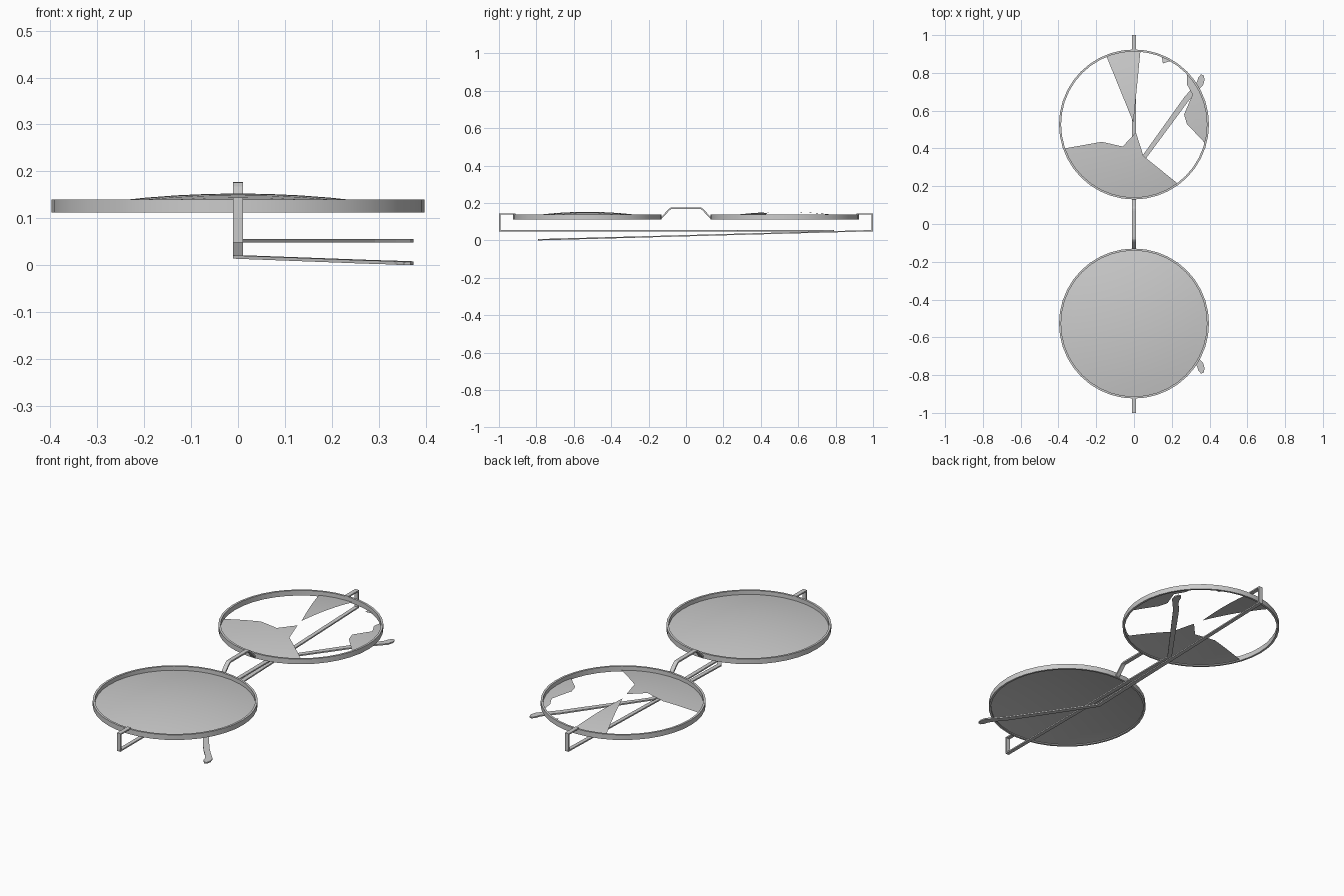
import bpy, bmesh, math
from mathutils import Vector

cube = bpy.data.objects.get("Cube")
if cube:
    bpy.data.objects.remove(cube, do_unlink=True)

LENS_Y, RADIUS, RIM = 0.527, 0.397, 0.011

grey = bpy.data.materials.new("plain grey")
grey.use_nodes = True
grey.diffuse_color = (0.6, 0.6, 0.6, 1)
grey.node_tree.nodes["Principled BSDF"].inputs["Base Color"].default_value = (0.6, 0.6, 0.6, 1)


def finish(name, bm, smooth=True):
    bmesh.ops.recalc_face_normals(bm, faces=bm.faces)
    mesh = bpy.data.meshes.new(name)
    bm.to_mesh(mesh)
    bm.free()
    mesh.materials.append(grey)
    ob = bpy.data.objects.new(name, mesh)
    bpy.context.collection.objects.link(ob)
    if smooth:
        bpy.ops.object.select_all(action='DESELECT')
        ob.select_set(True)
        bpy.context.view_layer.objects.active = ob
        bpy.ops.object.shade_smooth_by_angle(angle=math.radians(30))
    return ob


def strip(name, points, widths, depth, place):
    """Bar along a flat path; place(u, v, w) turns path space into model space."""
    bm = bmesh.new()
    pts = [Vector(p) for p in points]
    rings = []
    for i, p in enumerate(pts):
        a = (p - pts[max(i - 1, 0)]).normalized()
        b = (pts[min(i + 1, len(pts) - 1)] - p).normalized()
        t = (a + b).normalized()
        miter = max(t.dot(b if b.length else a), 0.5)
        n = Vector((-t.y, t.x)) * widths[i] / 2 / miter
        corners = [(p + n, -1), (p - n, -1), (p - n, 1), (p + n, 1)]
        rings.append([bm.verts.new(place(q.x, q.y, k * depth / 2)) for q, k in corners])
    for r, s in zip(rings, rings[1:]):
        for j in range(4):
            bm.faces.new((r[j], r[(j + 1) % 4], s[(j + 1) % 4], s[j]))
    bm.faces.new(rings[0])
    bm.faces.new(rings[-1])
    return finish(name, bm, False)


def dome(x, y):
    return 0.153 - 0.23 * (x * x + y * y)


def rim(name, cy, segments=40):
    bm = bmesh.new()
    section = [(RADIUS, 0.113), (RADIUS, 0.14), (RADIUS - RIM, 0.14), (RADIUS - RIM, 0.113)]
    verts = [bm.verts.new((r, cy, z)) for r, z in section]
    edges = [bm.edges.new((verts[i], verts[(i + 1) % 4])) for i in range(4)]
    bmesh.ops.spin(bm, geom=verts + edges, cent=(0, cy, 0), axis=(0, 0, 1),
                   angle=math.tau, steps=segments, use_merge=True)
    bmesh.ops.remove_doubles(bm, verts=bm.verts, dist=0.0001)
    finish(name, bm)


def glass(name, cy, outline):
    """Flat outline around the lens centre, sliced up and bent onto the dome."""
    bm = bmesh.new()
    bm.faces.new([bm.verts.new((x, y, 0)) for x, y in outline])
    for axis in ((1, 0, 0), (0, 1, 0)):
        for i in range(-5, 6):
            bmesh.ops.bisect_plane(bm, geom=bm.verts[:] + bm.edges[:] + bm.faces[:], dist=1e-5,
                                   plane_co=Vector(axis) * i * 0.065, plane_no=axis)
    bmesh.ops.triangulate(bm, faces=bm.faces)
    for v in bm.verts:
        v.co = (v.co.x, v.co.y + cy, dome(v.co.x, v.co.y))
    bmesh.ops.recalc_face_normals(bm, faces=bm.faces)
    if sum(f.normal.z for f in bm.faces) < 0:
        bmesh.ops.reverse_faces(bm, faces=bm.faces)
    ob = finish(name, bm)
    for p in ob.data.polygons:
        p.use_smooth = True


def arc(start, end, steps):
    r = RADIUS - RIM / 2
    angles = [math.radians(start + (end - start) * i / steps) for i in range(steps + 1)]
    return [(r * math.cos(a), r * math.sin(a)) for a in angles]


# rims and the whole lens
rim("right_rim", -LENS_Y)
rim("left_rim", LENS_Y)
glass("whole_lens", -LENS_Y, arc(0, 351, 39))

# broken lens: jagged edge in model space, closed along the rim
shards = {
    "lower_shard": ([(0.23, 0.215), (0.05, 0.36), (0.01, 0.485), (-0.06, 0.41), (-0.17, 0.435)],
                    (199, 307), 12),
    "upper_shard": ([(-0.003, 0.537)], (85, 112), 4),
    "side_shard": ([(0.153, 0.85), (0.2, 0.865), (0.24, 0.83), (0.28, 0.805), (0.28, 0.74),
                    (0.31, 0.685), (0.265, 0.58), (0.28, 0.53)], (-15, 68), 10),
}
for name, (jag, span, steps) in shards.items():
    glass(name, LENS_Y, [(x, y - LENS_Y) for x, y in jag] + arc(*span, steps))

# bridge
half = [(0.136, 0.118), (0.125, 0.127), (0.09, 0.165), (0.08, 0.172), (0.068, 0.173)]
path = [(-y, z) for y, z in half] + half[::-1]
strip("bridge", path, [0.008] * len(path), 0.022, lambda u, v, w: (w, u, v))

# hinge brackets and folded temples
bracket = [(0.915, 0.118), (0.915, 0.141), (0.996, 0.141), (0.996, 0.049)]
temple = [(0, -1), (0, 0.28), (0.28, 0.665), (0.325, 0.715), (0.35, 0.745), (0.357, 0.77), (0.361, 0.79)]
widths = [0.02, 0.022, 0.03, 0.03, 0.036, 0.035, 0.014]
for side, s, drop in (("right", -1, 0), ("left", 1, 0.0485)):
    strip(side + "_bracket", bracket, [0.007] * 4, 0.022, lambda u, v, w: (w, s * u, v))
    strip(side + "_temple", temple, widths, 0.007,
          lambda u, v, w: (u, -s * v, 0.0525 - drop * (v + 1) / 1.79 + w))
